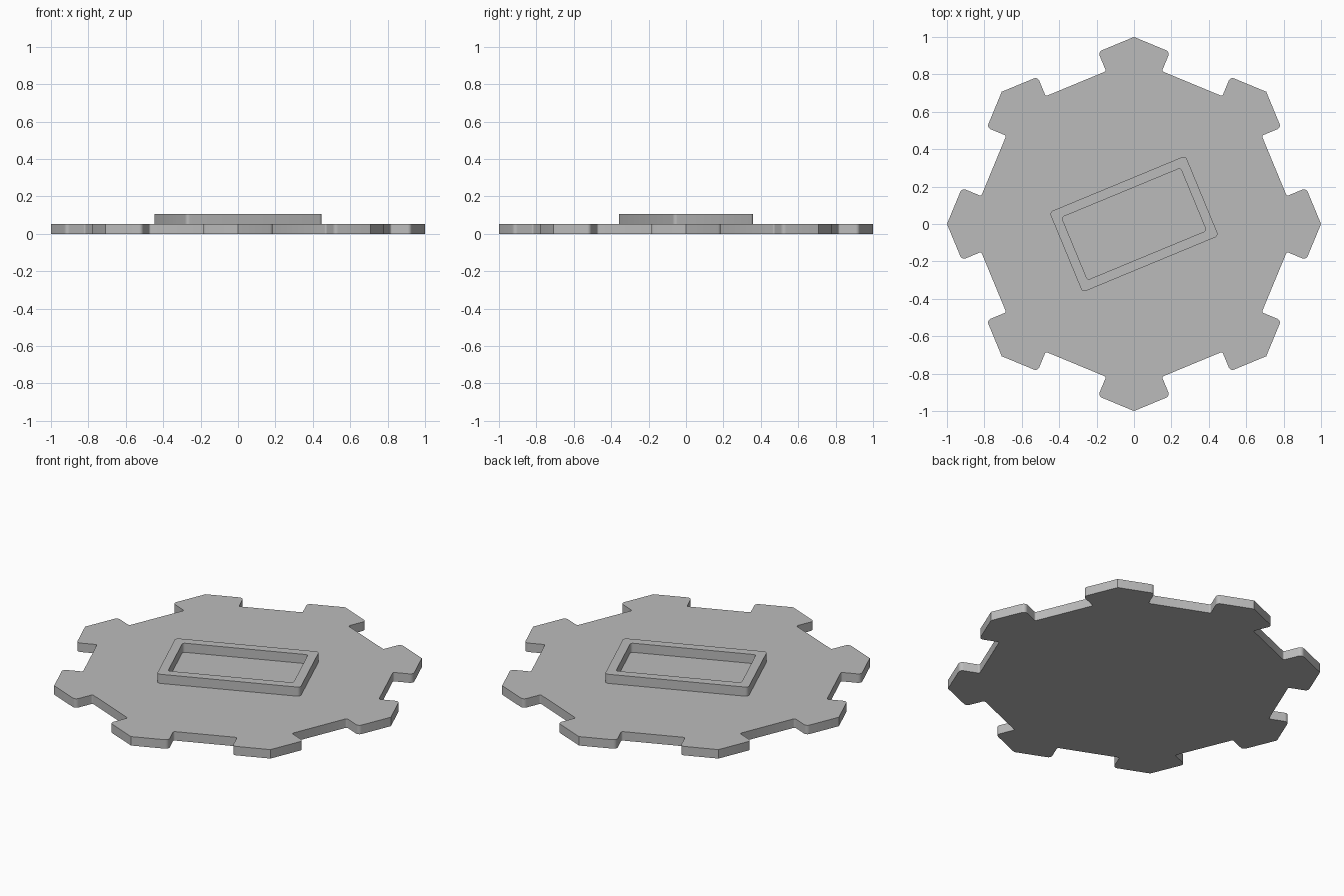
import bpy, bmesh, math
from mathutils import Vector, Matrix

if "Cube" in bpy.data.objects:
    bpy.data.objects.remove(bpy.data.objects["Cube"])

PLATE_TOP, FRAME_TOP = 0.053, 0.107
TILT = math.radians(22.5)

grey = bpy.data.materials.new("light grey")
grey.diffuse_color = (0.5, 0.5, 0.5, 1)
grey.use_nodes = True
grey.node_tree.nodes["Principled BSDF"].inputs["Base Color"].default_value = grey.diffuse_color


def fillet(corners, steps=5):
    """Round each (point, radius) corner of a closed outline."""
    out = []
    for i, (p, r) in enumerate(corners):
        if r == 0:
            out.append(p)
            continue
        a = (corners[i - 1][0] - p).normalized()
        b = (corners[(i + 1) % len(corners)][0] - p).normalized()
        centre = p + (a + b) * r          # all rounded corners are square
        for k in range(steps + 1):
            t = math.pi / 2 * k / steps
            out.append(centre - b * r * math.cos(t) - a * r * math.sin(t))
    return out


def finish(name, bm):
    bmesh.ops.recalc_face_normals(bm, faces=bm.faces)
    mesh = bpy.data.meshes.new(name)
    bm.to_mesh(mesh)
    bm.free()
    mesh.materials.append(grey)
    obj = bpy.data.objects.new(name, mesh)
    bpy.context.collection.objects.link(obj)
    bpy.ops.object.select_all(action='DESELECT')
    obj.select_set(True)
    bpy.context.view_layer.objects.active = obj
    bpy.ops.object.shade_smooth_by_angle(angle=math.radians(30))


def loop(bm, pts, z):
    return [bm.verts.new((p.x, p.y, z)) for p in pts]


def bridge(bm, a, b):
    for i in range(len(a)):
        j = (i + 1) % len(a)
        bm.faces.new((a[i], a[j], b[j], b[i]))


# Octagonal plate with a square-cut notch in the middle of every edge
corners = []
for i in range(8):
    a = Vector((math.cos(i * math.pi / 4), math.sin(i * math.pi / 4)))
    b = Vector((math.cos((i + 1) * math.pi / 4), math.sin((i + 1) * math.pi / 4)))
    along = (b - a).normalized()
    inward = -(a + b).normalized() * 0.112
    near, far = a + along * 0.208, b - along * 0.208
    corners += [(a, 0), (near, 0.022), (near + inward, 0.01),
                (far + inward, 0.01), (far, 0.022)]
outline = fillet(corners)
bm = bmesh.new()
low, high = loop(bm, outline, 0), loop(bm, outline, PLATE_TOP)
bridge(bm, low, high)
bm.faces.new(low)
bm.faces.new(high)
finish("notched_plate", bm)


# Raised rectangular frame, turned to line up with the plate edges
def rectangle(hx, hy, r):
    turn = Matrix.Rotation(TILT, 2)
    return fillet([(turn @ Vector((sx * hx, sy * hy)), r)
                   for sx, sy in ((1, 1), (-1, 1), (-1, -1), (1, -1))])


outer, inner = rectangle(0.394, 0.232, 0.02), rectangle(0.344, 0.181, 0.014)
bm = bmesh.new()
rings = [loop(bm, outer, PLATE_TOP), loop(bm, outer, FRAME_TOP),
         loop(bm, inner, FRAME_TOP), loop(bm, inner, PLATE_TOP)]
for k in range(4):
    bridge(bm, rings[k], rings[(k + 1) % 4])
finish("raised_frame", bm)
